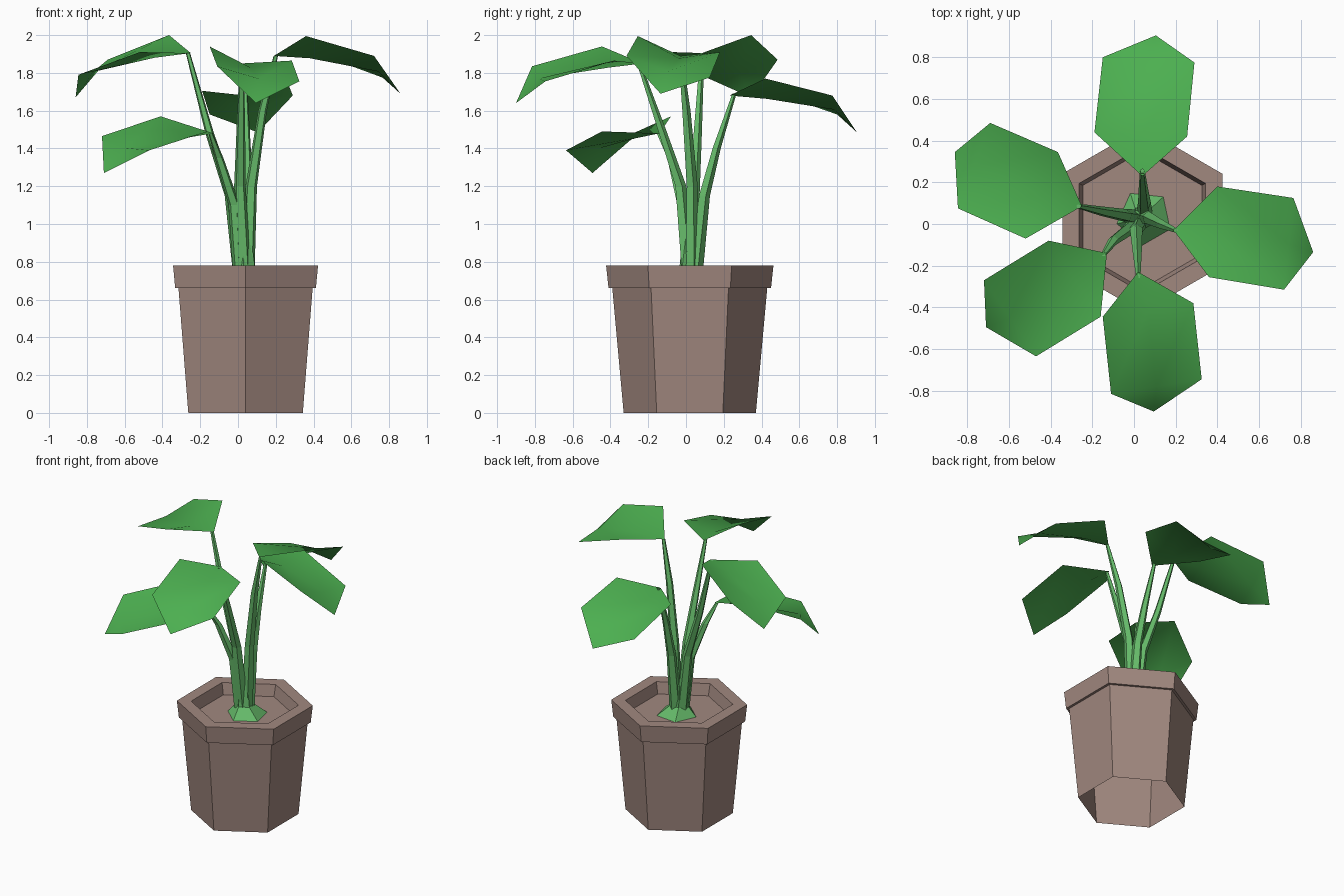
import bpy, bmesh, math
from mathutils import Vector

cube = bpy.data.objects.get("Cube")
if cube:
    bpy.data.objects.remove(cube, do_unlink=True)


def material(name, rgb):
    """Flat material from an 8-bit sRGB colour."""
    linear = [((c / 255 + 0.055) / 1.055) ** 2.4 for c in rgb]
    mat = bpy.data.materials.new(name)
    mat.use_nodes = True
    mat.diffuse_color = (*linear, 1)
    mat.node_tree.nodes["Principled BSDF"].inputs["Base Color"].default_value = (*linear, 1)
    return mat


CLAY = material("clay_brown", (161, 136, 127))
LEAF = material("leaf_green", (76, 175, 80))
STEM = material("stem_green", (102, 187, 106))


def finish(bm, name, mat, smooth=False):
    mesh = bpy.data.meshes.new(name)
    bm.to_mesh(mesh)
    bm.free()
    mesh.materials.append(mat)
    for poly in mesh.polygons:
        poly.use_smooth = smooth
    obj = bpy.data.objects.new(name, mesh)
    bpy.context.collection.objects.link(obj)
    return obj


def loft(name, mat, rings, sides, turn=0.0, cap=False):
    """Join horizontal polygon rings given as (centre, radius)."""
    bm = bmesh.new()
    loops = []
    for centre, radius in rings:
        angles = [turn + math.tau * i / sides for i in range(sides)]
        loops.append([bm.verts.new(Vector(centre) + radius * Vector((math.cos(a), math.sin(a), 0)))
                      for a in angles])
    for low, high in zip(loops, loops[1:]):
        for i in range(sides):
            j = (i + 1) % sides
            bm.faces.new((low[i], low[j], high[j], high[i]))
    if cap:
        bm.faces.new(loops[-1])
    return finish(bm, name, mat)


# Hexagonal pot: open underneath, stepped rim, sunken soil
POT_PROFILE = [(0.35, 0), (0.41, 0.66), (0.43, 0.66), (0.443, 0.78), (0.35, 0.78), (0.33, 0.70)]
loft("pot", CLAY, [((0.04, 0.02, z), r) for r, z in POT_PROFILE], 6, math.pi / 2, cap=True)

# Flared foot of the plant
loft("stem_foot", STEM,
     [((0.05, 0.03, 0.70), 0.135), ((0.035, 0.025, 0.77), 0.06), ((0.03, 0.025, 0.92), 0.045)],
     5, math.radians(48), cap=True)

# Stems: centre line from the foot up to each leaf base
STEMS = {
    "back": [(0.05, 0.05, 0.75), (0.05, 0.095, 1.15), (0.045, 0.16, 1.4), (0.04, 0.255, 1.69)],
    "right": [(0.01, 0.03, 0.75), (-0.04, 0.04, 1.15), (-0.15, 0.06, 1.48), (-0.265, 0.085, 1.905)],
    "front_right": [(0.01, 0.01, 0.75), (-0.02, -0.02, 1.1), (-0.1, -0.08, 1.35), (-0.145, -0.145, 1.48)],
    "front": [(0.03, 0.01, 0.75), (0.01, -0.03, 1.2), (0.015, -0.13, 1.5), (0.02, -0.25, 1.85)],
    "left": [(0.05, 0.03, 0.75), (0.07, 0.03, 1.2), (0.13, 0.0, 1.6), (0.2, -0.03, 1.89)],
}
for side, path in STEMS.items():
    loft(side + "_stem", STEM, list(zip(path, (0.04, 0.032, 0.024, 0.012))), 5,
         math.radians(18), cap=True)


def leaf(name, outline):
    """Folded leaf; outline runs base, side, side, tip, side, side."""
    base, a1, a2, tip, b2, b1 = [Vector(p) for p in outline]
    rib1 = (a1 + b1) / 2 - Vector((0, 0, 0.075))
    rib2 = (a2 + b2) / 2 - Vector((0, 0, 0.025))
    bm = bmesh.new()
    v = [bm.verts.new(p) for p in (base, a1, a2, tip, b2, b1, rib1, rib2)]
    for ids in ((0, 1, 6), (1, 2, 7, 6), (2, 3, 7), (0, 6, 5), (6, 7, 4, 5), (7, 3, 4)):
        bm.faces.new([v[i] for i in ids])
    bm.normal_update()
    if sum(f.normal.z for f in bm.faces) < 0:
        bmesh.ops.reverse_faces(bm, faces=bm.faces)
    finish(bm, name, LEAF, smooth=True)


leaf("back_leaf", [(0.04, 0.23, 1.68), (-0.19, 0.44, 1.705), (-0.15, 0.80, 1.58),
                   (0.105, 0.905, 1.485), (0.29, 0.775, 1.68), (0.255, 0.42, 1.77)])
leaf("right_leaf", [(-0.25, 0.085, 1.905), (-0.365, 0.345, 2.0), (-0.69, 0.485, 1.87),
                    (-0.86, 0.345, 1.67), (-0.845, 0.075, 1.79), (-0.52, -0.07, 1.91)])
leaf("front_right_leaf", [(-0.13, -0.14, 1.48), (-0.41, -0.08, 1.57), (-0.72, -0.27, 1.465),
                          (-0.71, -0.495, 1.27), (-0.47, -0.635, 1.39), (-0.16, -0.445, 1.49)])
leaf("front_leaf", [(0.02, -0.23, 1.85), (0.285, -0.38, 1.865), (0.325, -0.745, 1.755),
                    (0.095, -0.9, 1.64), (-0.11, -0.815, 1.835), (-0.15, -0.445, 1.94)])
leaf("left_leaf", [(0.19, -0.03, 1.89), (0.4, 0.18, 1.91), (0.765, 0.125, 1.775),
                   (0.86, -0.135, 1.69), (0.72, -0.315, 1.89), (0.36, -0.255, 1.995)])
